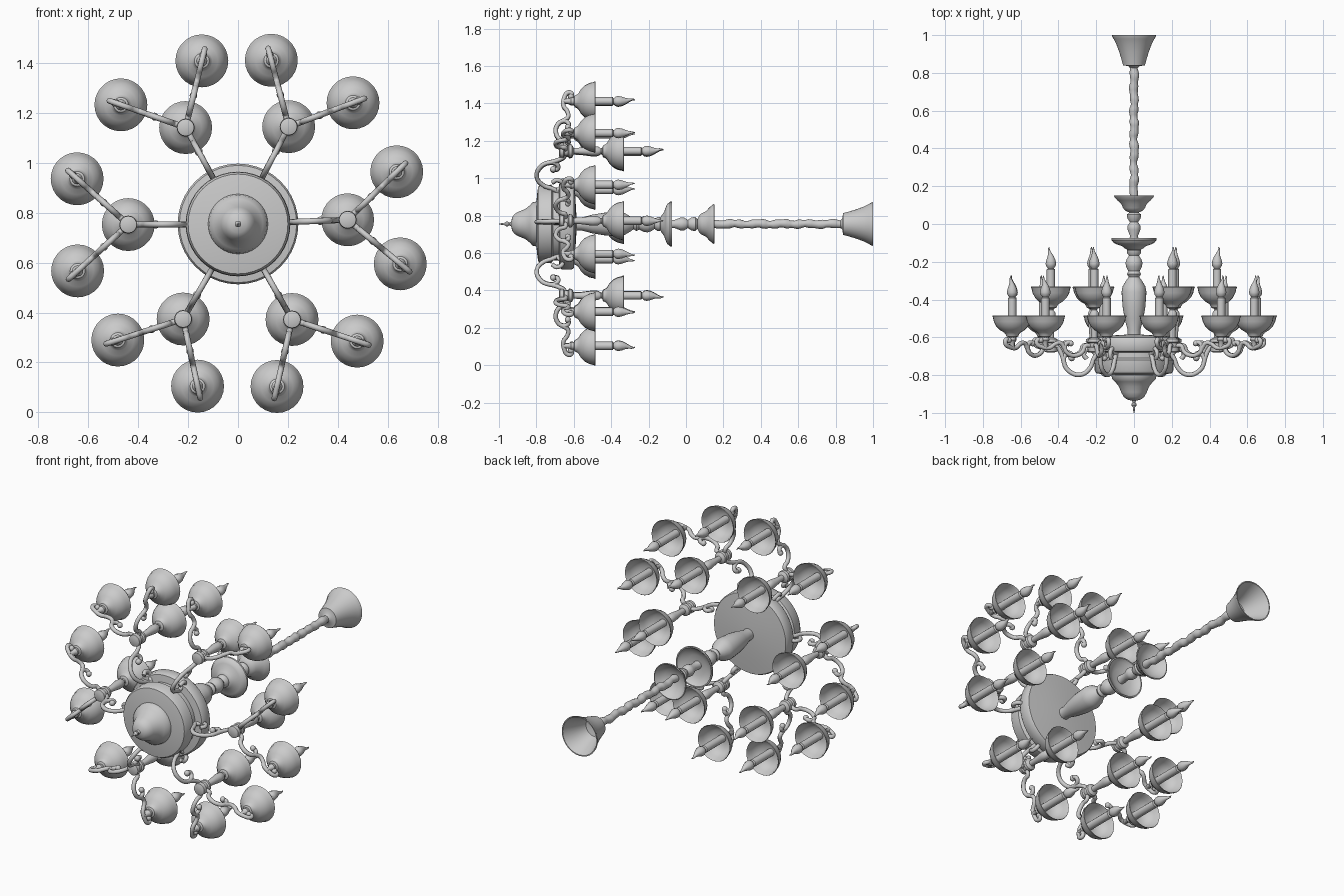
import bpy, bmesh, random
from math import sin, cos, pi, radians, atan2, hypot
from mathutils import Vector

if "Cube" in bpy.data.objects:
    bpy.data.objects.remove(bpy.data.objects["Cube"])

ZC = 0.755          # height of the lamp axis, which runs along y
random.seed(4)


def finish(name, bm, angle=40):
    bmesh.ops.recalc_face_normals(bm, faces=bm.faces)
    me = bpy.data.meshes.new(name)
    bm.to_mesh(me)
    bm.free()
    ob = bpy.data.objects.new(name, me)
    bpy.context.collection.objects.link(ob)
    bpy.ops.object.select_all(action='DESELECT')
    ob.select_set(True)
    bpy.context.view_layer.objects.active = ob
    bpy.ops.object.shade_smooth_by_angle(angle=radians(angle))
    return ob


def lathe(name, prof, cx=0, cz=0, n=24, bend=0.0):
    """Turn (y, radius[, sideways offset]) rows around a y-parallel axis."""
    bm = bmesh.new()
    rings = []
    for row in prof:
        y, r = row[0], row[1]
        o = row[2] if len(row) > 2 else 0
        x0, z0 = cx + o * cos(bend), ZC + cz + o * sin(bend)
        rings.append([bm.verts.new((x0 + r * cos(2 * pi * i / n), y, z0 + r * sin(2 * pi * i / n)))
                      for i in range(n)])
    for a, b in zip(rings, rings[1:]):
        for i in range(n):
            j = (i + 1) % n
            bm.faces.new((a[i], a[j], b[j], b[i]))
    bm.faces.new(rings[0])
    bm.faces.new(rings[-1])
    return finish(name, bm)


def arm(name, path, ox, oz, ang, rad):
    """Smooth tube through (distance, y) points in a radial plane."""
    cu = bpy.data.curves.new(name, 'CURVE')
    cu.dimensions = '3D'
    cu.bevel_depth = rad
    cu.bevel_resolution = 2
    cu.resolution_u = 5
    cu.use_fill_caps = True
    sp = cu.splines.new('BEZIER')
    sp.bezier_points.add(len(path) - 1)
    for bp, (d, y) in zip(sp.bezier_points, path):
        bp.co = (ox + d * cos(ang), y, ZC + oz + d * sin(ang))
        bp.handle_left_type = bp.handle_right_type = 'AUTO'
    ob = bpy.data.objects.new(name, cu)
    bpy.context.collection.objects.link(ob)


def bead(name, x, y, z, r):
    bm = bmesh.new()
    bmesh.ops.create_uvsphere(bm, u_segments=10, v_segments=6, radius=r)
    bmesh.ops.translate(bm, verts=bm.verts, vec=Vector((x, y, ZC + z)))
    finish(name, bm)


# bowl (thin shell, open on top) and candle with bent flame, relative to the rim
BOWL = [(-.115, .014), (-.108, .03), (-.098, .034), (-.088, .042), (-.075, .064), (-.055, .084),
        (-.03, .097), (-.008, .102), (0, .106), (.003, .104), (-.006, .099), (-.03, .093),
        (-.055, .079), (-.072, .058), (-.08, .03)]
CANDLE = [(-.085, .022), (.095, .022), (.1, .015), (.112, .025), (.125, .028), (.145, .024),
          (.165, .016, .001), (.18, .01, .005), (.195, .006, .01), (.206, .004, .011), (.214, .002, .008)]


def light(cx, cz, rim, ang):
    shift = lambda p: [(q[0] + rim,) + tuple(q[1:]) for q in p]
    lathe("candle_bowl", shift(BOWL), cx, cz, 28)
    lathe("candle", shift(CANDLE), cx, cz, 12, ang)


# central body with finial
lathe("body", [(-1, .003), (-.97, .006), (-.962, .013), (-.952, .013), (-.945, .007), (-.935, .012),
               (-.93, .035), (-.915, .055), (-.89, .068), (-.86, .08), (-.835, .1), (-.82, .116),
               (-.8, .12), (-.795, .17), (-.79, .2), (-.775, .208), (-.72, .21), (-.71, .195),
               (-.68, .195), (-.675, .235), (-.665, .242), (-.61, .242), (-.6, .236), (-.592, .15),
               (-.585, .03)], n=40)
# column balusters
lathe("column", [(-.6, .034), (-.56, .034), (-.5, .05), (-.44, .06), (-.36, .066), (-.33, .06),
                 (-.3, .042), (-.28, .028), (-.265, .038), (-.25, .03), (-.225, .042), (-.205, .045),
                 (-.185, .038), (-.168, .026), (-.155, .036), (-.14, .038), (-.125, .025), (-.06, .022),
                 (-.03, .034), (-.01, .034), (.01, .022), (.03, .035), (.05, .038), (.065, .02),
                 (.09, .016)])
# two decorative cups on the column
lathe("lower_cup", [(-.14, .03), (-.128, .05), (-.118, .062), (-.108, .09), (-.1, .108), (-.092, .112),
                    (-.085, .119), (-.075, .119), (-.075, .112), (-.092, .1), (-.105, .06), (-.11, .02)], n=32)
lathe("upper_cup", [(.06, .022), (.07, .045), (.085, .058), (.105, .067), (.125, .088), (.14, .102),
                    (.15, .107), (.152, .102), (.13, .085), (.11, .062), (.095, .02)], n=32)
# wrinkled chain sleeve
lathe("chain_sleeve", [(.09 + .0188 * i, .022 + .003 * sin(i * 1.9) + random.uniform(-.002, .002),
                        .004 * sin(i * .9)) for i in range(41)], n=12, bend=.8)
# ceiling canopy, open at the end
lathe("canopy", [(.815, .01), (.825, .018), (.836, .03), (.84, .058), (.87, .066), (.91, .078),
                 (.95, .093), (.98, .108), (.99, .114), (1, .117), (1, .111), (.97, .098), (.91, .072),
                 (.86, .056), (.85, .01)], n=32)

# arm, branch and stem shapes
MAIN = [(.19, -.67), (.215, -.72), (.235, -.765), (.28, -.797), (.335, -.785), (.37, -.735), (.36, -.69),
        (.335, -.685), (.328, -.71)]
LINK = [(.37, -.735), (.385, -.685), (.41, -.65), (.44, -.645)]
CURL = [(.2, -.69), (.24, -.66), (.265, -.69), (.25, -.715)]
BRANCH = [(.02, -.645), (.05, -.645), (.065, -.675), (.1, -.695), (.14, -.69), (.165, -.66), (.155, -.63),
          (.13, -.63)]
SCROLL = [(.165, -.66), (.19, -.63), (.22, -.635), (.25, -.655), (.29, -.652), (.322, -.632), (.318, -.612),
          (.30, -.615)]
STEM = [(-.68, .02), (-.675, .034), (-.655, .036), (-.65, .028), (-.63, .028), (-.625, .036), (-.61, .034),
        (-.6, .016), (-.56, .018), (-.5, .026), (-.47, .024), (-.455, .014), (-.44, .02), (-.42, .02)]

for deg in (2.2, 62.5, 118.5, 180.3, 240, 299.5):
    a = radians(deg)
    nx, nz = .44 * cos(a), .44 * sin(a)
    # main arm to the hub with its stem and upper light
    for path in (MAIN, LINK, CURL):
        arm("main_arm", path, 0, 0, a, .012)
    bead("main_arm_tip", .33 * cos(a), -.71, .33 * sin(a), .017)
    lathe("hub_stem", STEM, nx, nz, 16)
    light(nx, nz, -.335, a)
    # two branches with lower lights
    for side in (-1, 1):
        b = a + side * radians(16)
        lx, lz = .67 * cos(b), .67 * sin(b)
        g = atan2(lz - nz, lx - nx)
        k = hypot(lx - nx, lz - nz) / .275
        for path in (BRANCH, SCROLL):
            arm("branch_arm", [(d * k, y) for d, y in path], nx, nz, g, .012)
        for d, y in ((.132, -.632), (.3, -.615)):
            bead("branch_tip", nx + d * k * cos(g), y, nz + d * k * sin(g), .016)
        lathe("bowl_post", [(-.66, .012), (-.625, .014), (-.615, .022), (-.6, .02), (-.585, .016)], lx, lz, 12)
        light(lx, lz, -.487, g)
